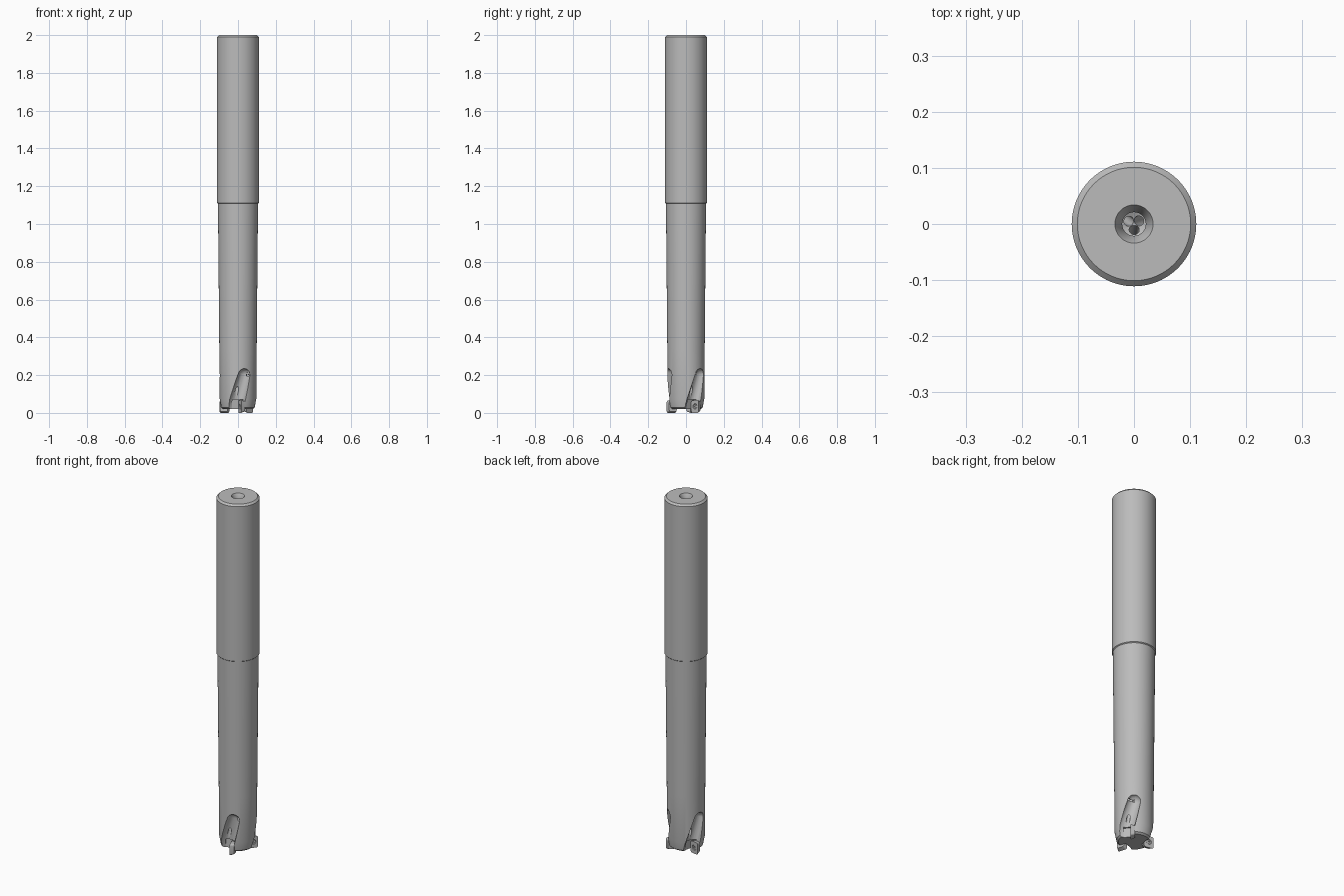
import bpy, bmesh
from math import radians, cos, sin, pi
from mathutils import Matrix, Vector

if "Cube" in bpy.data.objects:
    bpy.data.objects.remove(bpy.data.objects["Cube"], do_unlink=True)

steel = bpy.data.materials.new("steel grey")
steel.use_nodes = True
GREY = (0.5, 0.5, 0.5, 1)
steel.diffuse_color = GREY
steel.node_tree.nodes["Principled BSDF"].inputs["Base Color"].default_value = GREY

FLUTE_ANGLES = [radians(a) for a in (-72, 48, 168)]


def make(name, bm, angle=0.0):
    """Turn a bmesh into an object, rotated about the tool axis."""
    bmesh.ops.recalc_face_normals(bm, faces=bm.faces)
    bm.transform(Matrix.Rotation(angle, 4, "Z"))
    mesh = bpy.data.meshes.new(name)
    bm.to_mesh(mesh)
    bm.free()
    mesh.materials.append(steel)
    ob = bpy.data.objects.new(name, mesh)
    bpy.context.collection.objects.link(ob)
    return ob


def smooth(ob):
    bpy.ops.object.select_all(action="DESELECT")
    ob.select_set(True)
    bpy.context.view_layer.objects.active = ob
    bpy.ops.object.shade_smooth_by_angle(angle=radians(30))


def lathe(name, profile, n=96):
    """Spin (radius, z) points about z; the ends lie on the axis."""
    bm = bmesh.new()
    rings = []
    for r, z in profile:
        if r == 0:
            rings.append([bm.verts.new((0, 0, z))] * n)
        else:
            rings.append([bm.verts.new((r * cos(2 * pi * i / n), r * sin(2 * pi * i / n), z))
                          for i in range(n)])
    for a, b in zip(rings, rings[1:]):
        for i in range(n):
            j = (i + 1) % n
            bm.faces.new(list(dict.fromkeys((a[i], a[j], b[j], b[i]))))
    return make(name, bm)


def rod(bm, start, end, r, n=24, r2=None):
    """Cylinder or cone between two points."""
    start, end = Vector(start), Vector(end)
    d = end - start
    m = Matrix.Translation((start + end) / 2) @ d.to_track_quat("Z", "Y").to_matrix().to_4x4()
    bmesh.ops.create_cone(bm, cap_ends=True, segments=n, radius1=r,
                          radius2=r if r2 is None else r2, depth=d.length, matrix=m)


def box(bm, lo, hi):
    lo, hi = Vector(lo), Vector(hi)
    m = Matrix.Translation((lo + hi) / 2) @ Matrix.Diagonal((*(hi - lo), 1))
    return bmesh.ops.create_cube(bm, size=1, matrix=m)["verts"]


def cut(target, cutter):
    mod = target.modifiers.new("cut", "BOOLEAN")
    mod.operation, mod.solver, mod.object = "DIFFERENCE", "EXACT", cutter
    bpy.context.view_layer.objects.active = target
    bpy.ops.object.modifier_apply(modifier=mod.name)
    bpy.data.objects.remove(cutter, do_unlink=True)


# Shank, tapered neck, cutting head and coolant bore in one turned body
body = lathe("tool_body", [
    (0, 0.02), (0.078, 0.02), (0.088, 0.028), (0.097, 0.075), (0.099, 0.34),
    (0.106, 1.108), (0.111, 1.112), (0.111, 1.99), (0.101, 2.0),
    (0.034, 2.0), (0.021, 1.975), (0.021, 0.32), (0, 0.31)])

# Local frame of each flute: x outward, y along the rim, z up
for angle in FLUTE_ANGLES:
    # Slanting round-ended flute
    bm = bmesh.new()
    for centre, r in (((0.104, 0.004, 0.2), 0.035), ((0.096, -0.058, -0.01), 0.05)):
        bmesh.ops.create_uvsphere(bm, u_segments=32, v_segments=20, radius=r,
                                  matrix=Matrix.Translation(centre))
    hull = bmesh.ops.convex_hull(bm, input=bm.verts)
    junk = [g for g in hull["geom_interior"] if isinstance(g, bmesh.types.BMVert)]
    bmesh.ops.delete(bm, geom=junk, context="VERTS")
    cut(body, make("flute_cutter", bm, angle))

    # Square pocket that seats the insert
    bm = bmesh.new()
    box(bm, (0.046, -0.05, -0.05), (0.16, 0.008, 0.072))
    cut(body, make("pocket_cutter", bm, angle))

    # Coolant channel from the bore into the flute
    bm = bmesh.new()
    rod(bm, (0.004, 0.0, 0.34), (0.066, -0.03, 0.09), 0.009)
    cut(body, make("coolant_cutter", bm, angle))
smooth(body)

for k, angle in enumerate(FLUTE_ANGLES, 1):
    # Cutting insert, narrowed toward its seat for clearance
    bm = bmesh.new()
    verts = box(bm, (0.05, -0.014, 0.0), (0.103, 0.008, 0.066))
    for v in verts:
        if v.co.y > 0:
            v.co.x += 0.004 if v.co.x < 0.07 else -0.007
            v.co.z += 0.007 if v.co.z < 0.03 else -0.003
    edges = [e for e in bm.edges if abs(e.verts[0].co.y - e.verts[1].co.y) > 0.01]
    bmesh.ops.bevel(bm, geom=edges, offset=0.009, segments=4, affect="EDGES", profile=0.5)
    insert = make(f"cutting_insert_{k}", bm, angle)
    # Countersunk screw hole
    bm = bmesh.new()
    rod(bm, (0.077, -0.018, 0.034), (0.077, -0.004, 0.034), 0.017, 32, 0.009)
    cut(insert, make("screw_hole_cutter", bm, angle))
    smooth(insert)

    # Clamping screw with a six-sided socket
    bm = bmesh.new()
    rod(bm, (0.077, -0.012, 0.034), (0.077, 0.002, 0.034), 0.012, 32, 0.009)
    screw = make(f"clamping_screw_{k}", bm, angle)
    bm = bmesh.new()
    rod(bm, (0.077, -0.02, 0.034), (0.077, -0.007, 0.034), 0.006, 6)
    cut(screw, make("socket_cutter", bm, angle))
    smooth(screw)
